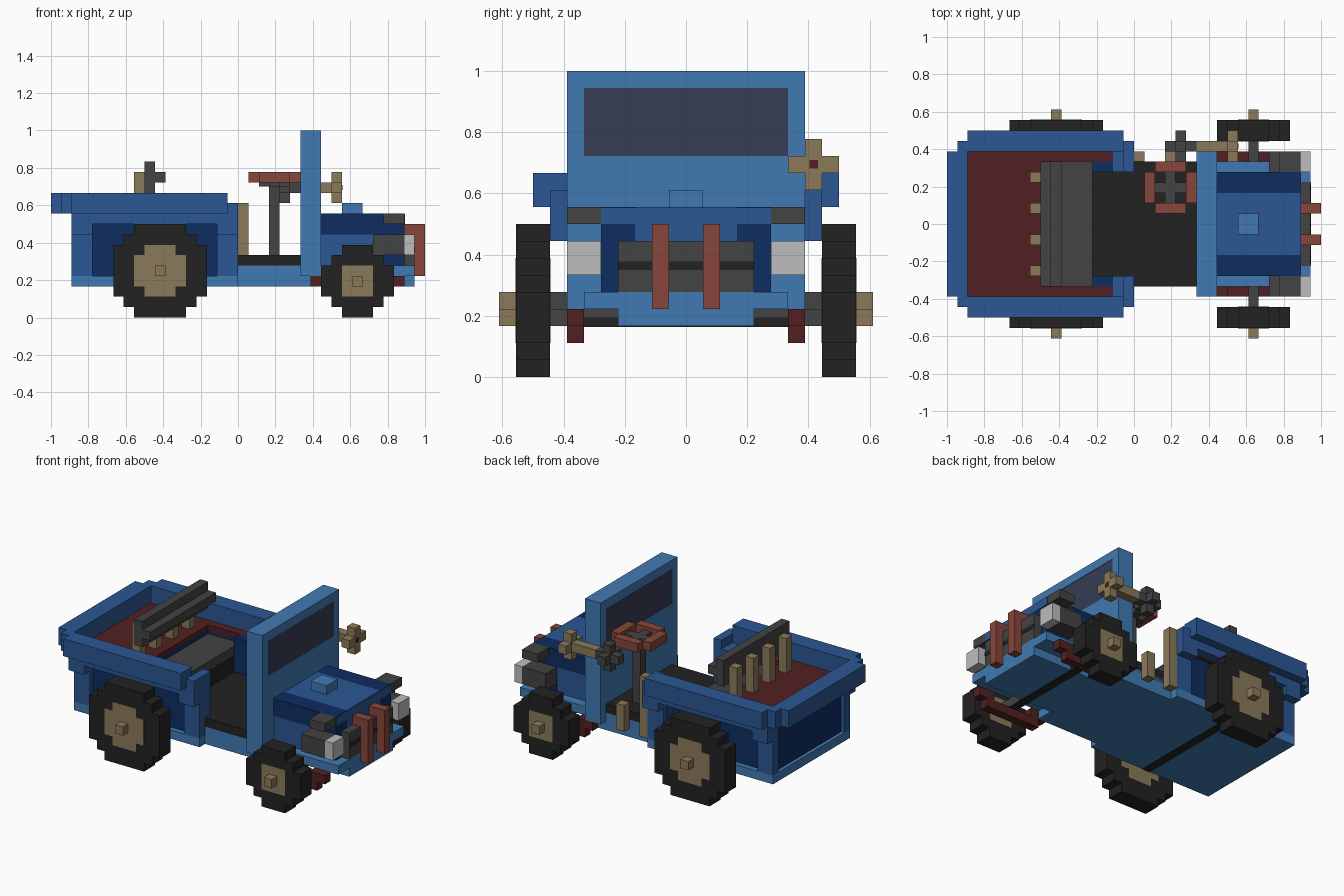
import bpy, bmesh
from mathutils import Vector

if "Cube" in bpy.data.objects:
    bpy.data.objects.remove(bpy.data.objects["Cube"], do_unlink=True)

U = 1 / 18  # one building block


def material(name, rgb):
    lin = [((c / 255 + 0.055) / 1.055) ** 2.4 if c > 10 else c / 255 / 12.92 for c in rgb]
    m = bpy.data.materials.new(name)
    m.use_nodes = True
    m.diffuse_color = (*lin, 1)
    m.node_tree.nodes["Principled BSDF"].inputs["Base Color"].default_value = (*lin, 1)
    return m


SKY = material("light_blue", (65, 122, 178))
BLUE = material("mid_blue", (43, 87, 147))
NAVY = material("navy", (13, 45, 97))
MAROON = material("maroon", (82, 32, 33))
RED = material("brick_red", (135, 70, 59))
TAN = material("tan", (138, 122, 90))
BLACK = material("black", (34, 34, 34))
GREY = material("dark_grey", (67, 67, 67))
WHITE = material("lamp_white", (190, 190, 190))
GLASS = material("slate_glass", (55, 60, 85))


def part(name, mat, *boxes, mirror=False):
    """One object from boxes (x0, x1, y0, y1, z0, z1) in blocks, optionally mirrored in y."""
    boxes = list(boxes)
    if mirror:
        boxes += [(b[0], b[1], -b[3], -b[2], b[4], b[5]) for b in boxes]
    bm = bmesh.new()
    for x0, x1, y0, y1, z0, z1 in boxes:
        verts = bmesh.ops.create_cube(bm, size=1)["verts"]
        bmesh.ops.scale(bm, verts=verts, vec=Vector((x1 - x0, y1 - y0, z1 - z0)) * U)
        bmesh.ops.translate(bm, verts=verts,
                            vec=Vector((x0 + x1, y0 + y1, z0 + z1)) * U / 2)
    mesh = bpy.data.meshes.new(name)
    bm.to_mesh(mesh)
    bm.free()
    mesh.materials.append(mat)
    obj = bpy.data.objects.new(name, mesh)
    bpy.context.scene.collection.objects.link(obj)
    return obj


def disc(cx, cz, y0, y1, steps):
    """Stepped round slab from crossed boxes of (width, height)."""
    return [(cx - w / 2, cx + w / 2, y0, y1, cz - h / 2, cz + h / 2) for w, h in steps]


# Chassis
part("chassis", SKY, (-16, 0, -7, 7, 3, 4), (0, 8, -6, 6, 3, 5),
     (8, 17, -4, 4, 3, 4), (8, 17, -6, 6, 4, 5))
part("cab_floor", BLACK, (-4, 6, -6, 6, 4.5, 6))
part("axle_strips", BLACK, (-8, -7, -7, 7, 2.95, 3.5), (11, 12, -6, 6, 2.95, 3.5))
part("front_axle", GREY, (11, 12, -8, 8, 3, 4))
part("rear_axle", GREY, (-8, -7, -8, 8, 4, 5))
part("leaf_springs", MAROON, (7, 9, 6, 7, 3, 4), (8, 15, 6, 7, 2, 3),
     (14, 16, 6, 7, 3, 4), mirror=True)

# Wheels
for label, cx, cz, tyre, hub in (
        ("rear", -7.5, 4.5, ((5, 9), (7, 7), (9, 5)), ((5, 3), (3, 5))),
        ("front", 11.5, 3.5, ((3, 7), (5, 5), (7, 3)), ((3, 3),))):
    part(label + "_tyres", BLACK, *disc(cx, cz, 8, 10, tyre), mirror=True)
    part(label + "_hubs", TAN, *disc(cx, cz, 7.96, 10.04, hub),
         *disc(cx, cz, 10, 11, ((1, 1),)), mirror=True)

# Cargo bed
part("bed_panels", NAVY, (-15.6, -8, -6.4, 6.4, 4, 9.5))
part("bed_side_panels", NAVY, (-8, -2, 6, 6.4, 4, 9.5), (-4, -2, 5, 6, 5, 10), mirror=True)
part("bed_frame", BLUE, (-16, -14, 6, 7, 4, 9.9), (-2, 0, 5, 7, 4, 10),
     (-16, -14, 7, 8, 8, 9), (-2, 0, 7, 8, 8, 9),
     (-16, 0, 7, 8, 9, 11), (-1, 0, 5, 8, 8, 11), mirror=True)
part("bed_tail_band", BLUE, (-16, -15.5, -7, 7, 9, 9.9))
part("bed_floor", MAROON, (-16, -8, -7, 7, 9.4, 10))
part("bed_side_ledges", MAROON, (-8, -2, 6, 7, 9, 10), mirror=True)
part("bed_rim_sides", BLUE, (-16, -1, 7, 9, 10, 12), (-17, -16, 7, 8, 10, 12), mirror=True)
part("bed_rim_tail", BLUE, (-18, -16, -7, 7, 10, 12))

# Bench seat
part("seat_base", BLACK, (-8, -4, -6, 6, 5, 8))
part("seat_cushion", GREY, (-8, -4, -6, 6, 8, 9))
part("seat_back", GREY, (-9, -8, -6, 6, 12, 15), (-8, -7, -6, 6, 13, 14))
part("seat_slats", TAN, (-10, -9, 1, 2, 10, 14), (-10, -9, 4, 5, 10, 14), mirror=True)

# Windscreen
part("windscreen_frame", SKY, (6, 8, -7, 7, 4, 13), (6, 8, -7, 7, 17, 18),
     (6, 8, -7, -6, 13, 17), (6, 8, 6, 7, 13, 17))
part("windscreen_glass", GLASS, (6.05, 7.95, -6, 6, 13, 17))

# Bonnet and nose
part("bonnet_lower", BLUE, (8, 15.9, -4.9, 4.9, 5, 8))
part("bonnet_sides", NAVY, (8, 16, 3, 5, 8, 10), (13, 16, 4, 5, 5, 8), mirror=True)
part("bonnet_top", BLUE, (8, 16, -3, 3, 8, 10))
part("bonnet_nose_band", BLUE, (15.9, 16.05, -5, 5, 9, 9.95))
part("bonnet_cap", SKY, (10, 12, -1, 1, 10, 11))
part("grille", GREY, (16, 17, -4, 4, 5, 8))
part("grille_slot", BLACK, (16.9, 17.03, -4, 4, 6.3, 6.8))
part("bumper_bars", RED, (15, 18, 1, 2, 8, 9), (17, 18, 1, 2, 4, 9), mirror=True)
part("headlamp_housings", GREY, (13, 16, 5, 7, 6, 8), (14, 16, 5, 7, 9, 10), mirror=True)
part("headlamp_lenses", WHITE, (16, 17, 5, 7, 6, 8), mirror=True)

# Steering
part("steering_column", GREY, (3, 4, 3, 4, 6, 13))
part("steering_spokes", GREY, (2, 5, 3, 4, 12.6, 13.6), (3, 4, 2, 5, 12.6, 13.6))
part("steering_wheel", RED, (2, 5, 1, 2, 13, 14), (2, 5, 5, 6, 13, 14),
     (1, 2, 2, 5, 13, 14), (5, 6, 2, 5, 13, 14))

# Side levers and side lamp
part("side_levers", TAN, (0, 1, 6, 7, 4, 11), (3, 4, 6, 7, 4, 7))
part("side_lamp", TAN, (6, 10, 7, 8, 12, 13), (9, 10, 6, 9, 12, 13), (9, 10, 7, 8, 11, 14))
part("side_lamp_bulb", MAROON, (9.9, 10.04, 7.25, 7.75, 12.25, 12.75))
part("side_lamp_grip", GREY, (3, 6, 7, 8, 12, 13), (4, 5, 6, 9, 12, 13), (4, 5, 7, 8, 11, 14))
